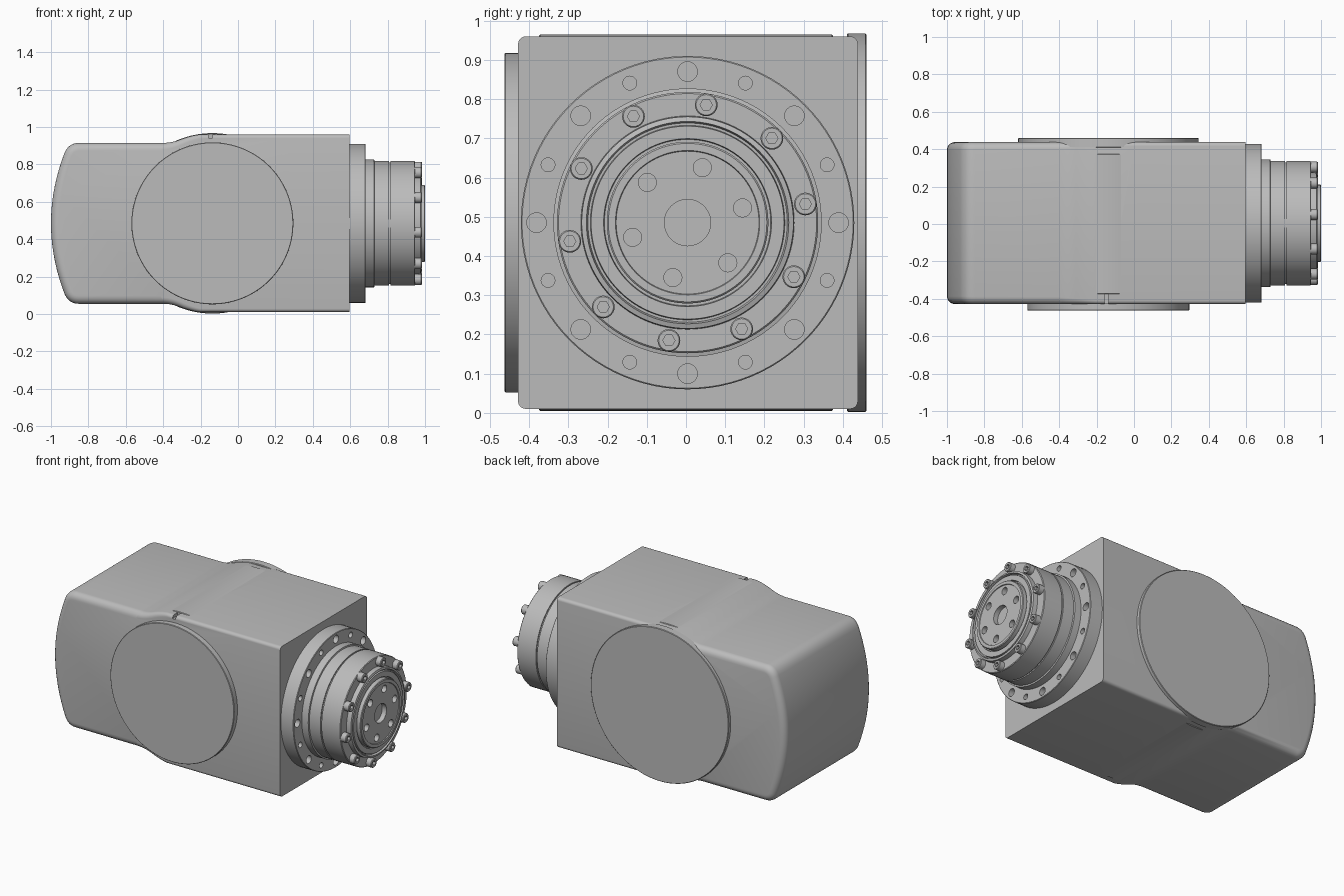
import bpy, bmesh
from math import sin, cos, pi, radians, sqrt, atan2
from mathutils import Matrix, Vector

if "Cube" in bpy.data.objects:
    bpy.data.objects.remove(bpy.data.objects["Cube"])

grey = bpy.data.materials.new("machined grey")
grey.use_nodes = True
colour = (0.5, 0.5, 0.5, 1)
grey.diffuse_color = colour
grey.node_tree.nodes["Principled BSDF"].inputs["Base Color"].default_value = colour

MID = 0.485           # height of the main axis
AXIS_Y = 0.004        # sideways offset of the output axis
PIVOT = -0.137        # x of the round covers


def activate(ob):
    bpy.ops.object.select_all(action='DESELECT')
    ob.select_set(True)
    bpy.context.view_layer.objects.active = ob


def make(name, bm, loc=(0, 0, 0), rot_z=0):
    bmesh.ops.recalc_face_normals(bm, faces=bm.faces)
    me = bpy.data.meshes.new(name)
    bm.to_mesh(me)
    bm.free()
    me.materials.append(grey)
    ob = bpy.data.objects.new(name, me)
    bpy.context.collection.objects.link(ob)
    ob.location = loc
    ob.rotation_euler.z = rot_z
    return ob


def smooth(ob):
    activate(ob)
    bpy.ops.object.shade_smooth_by_angle(angle=radians(28))


def lathe(name, profile, loc, rot_z=0, steps=96):
    """Closed solid turned about the local x axis from (x, radius) points."""
    bm = bmesh.new()
    vs = [bm.verts.new((x, 0, r)) for x, r in profile]
    es = [bm.edges.new(p) for p in zip(vs, vs[1:])]
    bmesh.ops.spin(bm, geom=vs + es, cent=(0, 0, 0), axis=(1, 0, 0),
                   angle=2 * pi, steps=steps)
    bmesh.ops.remove_doubles(bm, verts=bm.verts, dist=1e-5)
    return make(name, bm, loc, rot_z)


def cut(ob, cutter):
    cutter.hide_render = True
    bpy.context.view_layer.update()
    mod = ob.modifiers.new("cut", 'BOOLEAN')
    mod.operation = 'DIFFERENCE'
    mod.solver = 'EXACT'
    mod.object = cutter
    activate(ob)
    bpy.ops.object.modifier_apply(modifier=mod.name)
    bpy.data.objects.remove(cutter)


def add_pin(bm, x0, x1, radius, y=0, z=0, sides=24):
    m = Matrix.Translation(((x0 + x1) / 2, y, z)) @ Matrix.Rotation(pi / 2, 4, 'Y')
    bmesh.ops.create_cone(bm, cap_ends=True, segments=sides, radius1=radius,
                          radius2=radius, depth=x1 - x0, matrix=m)


def ring(count, radius, start):
    for i in range(count):
        a = radians(start) + 2 * pi * i / count
        yield radius * cos(a), radius * sin(a)


# Main housing: upper half of the side profile, mirrored below the axis
TOP, LOW, BULGE, FILLET = 0.475, 0.43, 0.48, 0.25
half = [(0.595, TOP), (0.3, TOP), (0.0, TOP)]
reach = sqrt((BULGE + FILLET) ** 2 - (LOW + FILLET) ** 2)
lean = atan2(reach, LOW + FILLET)
first = sqrt(BULGE ** 2 - TOP ** 2) / BULGE
for i in range(9):
    a = first + (lean - first) * i / 8
    half.append((PIVOT - BULGE * sin(a), BULGE * cos(a)))
for i in range(1, 9):
    a = lean * (1 - i / 8)
    half.append((PIVOT - reach + FILLET * sin(a), LOW + FILLET - FILLET * cos(a)))
end_arc = lambda h: -1 + h * h / 1.96
p0, p1, p2 = Vector((-0.85, LOW)), Vector((end_arc(LOW), LOW)), Vector((end_arc(0.375), 0.375))
for i in range(11):
    t = i / 10
    half.append(tuple(p0 * (1 - t) ** 2 + p1 * 2 * t * (1 - t) + p2 * t * t))
half += [(end_arc(0.375 * k / 9), 0.375 * k / 9) for k in range(8, -1, -1)]
outline = half + [(x, -h) for x, h in reversed(half[:-1])]

bm = bmesh.new()
weight = bm.edges.layers.float.new("bevel_weight_edge")
face = bm.faces.new([bm.verts.new((x, -0.428, MID + h)) for x, h in outline])
grown = bmesh.ops.extrude_face_region(bm, geom=[face])["geom"]
bmesh.ops.translate(bm, vec=(0, 0.866, 0),
                    verts=[v for v in grown if isinstance(v, bmesh.types.BMVert)])
for e in bm.edges:
    a, b = e.verts
    x = (a.co.x + b.co.x) / 2
    if abs(a.co.y - b.co.y) < 0.1 and x < 0.59:
        e[weight] = 0.45 + 0.55 * min(1, max(0, (-0.2 - x) / 0.25))
body = make("main_housing", bm)
bev = body.modifiers.new("rounding", 'BEVEL')
bev.limit_method = 'WEIGHT'
bev.width = 0.042
bev.segments = 5
bev.use_clamp_overlap = False
activate(body)
bpy.ops.object.modifier_apply(modifier=bev.name)

# Small slot at the top front edge of the housing
bm = bmesh.new()
bmesh.ops.create_cube(bm, size=1, matrix=Matrix.Translation((-0.148, -0.41, 0.96))
                      @ Matrix.Diagonal((0.022, 0.07, 0.04, 1)))
cut(body, make("slot_cutter", bm))
smooth(body)


# Round bulge through the housing, and the front and rear covers
def disc(name, y0, y1, r, chamfer=0.003):
    smooth(lathe(name, [(y0, 0), (y0, r - chamfer), (y0 + chamfer, r),
                        (y1 - chamfer, r), (y1, r - chamfer), (y1, 0)],
                 (PIVOT, 0, MID), pi / 2, 128))


disc("round_bulge", -0.375, 0.375, 0.4797)
disc("front_cover", -0.463, -0.40, 0.433)
disc("rear_cover", 0.41, 0.46, 0.4825)

# Mounting flange with alternating large and small holes
hub_at = (0, AXIS_Y, MID)
flange = lathe("mounting_flange", [(0.57, 0), (0.57, 0.425), (0.68, 0.425),
                                   (0.683, 0.422), (0.683, 0)], hub_at)
bm = bmesh.new()
for radius, start in ((0.025, 0), (0.0175, 22.5)):
    for y, z in ring(8, 0.385, start):
        add_pin(bm, 0.62, 0.72, radius, y, z)
cut(flange, make("flange_hole_cutter", bm, hub_at))
smooth(flange)

# Gear housing with a groove and a raised lip
smooth(lathe("gear_housing", [
    (0.65, 0), (0.65, 0.342), (0.728, 0.342), (0.73, 0.333), (0.806, 0.333),
    (0.806, 0.325), (0.815, 0.325), (0.815, 0.333), (0.943, 0.333),
    (0.947, 0.329), (0.947, 0.272), (0.976, 0.27), (0.98, 0.258),
    (0.965, 0.254), (0.965, 0.248), (0.978, 0.246), (0.978, 0.214),
    (0.965, 0.212), (0.965, 0)], hub_at))

# Output hub with bolt holes and a centre bore
output = lathe("output_hub", [
    (0.95, 0), (0.95, 0.206), (0.996, 0.206), (1.0, 0.202), (1.0, 0.184),
    (0.995, 0.182), (0.995, 0)], hub_at)
bm = bmesh.new()
for y, z in ring(6, 0.145, 15):
    add_pin(bm, 0.96, 1.05, 0.023, y, z)
add_pin(bm, 0.955, 1.05, 0.059, sides=48)
cut(output, make("hub_hole_cutter", bm, hub_at))
smooth(output)

# Socket head bolts round the gear housing
bolt = lathe("bolt", [(0.93, 0), (0.93, 0.029), (0.979, 0.029),
                      (0.983, 0.026), (0.983, 0)], hub_at, steps=24)
bm = bmesh.new()
add_pin(bm, 0.962, 1.02, 0.0155, sides=6)
cut(bolt, make("socket_cutter", bm, hub_at))
smooth(bolt)
for i, (y, z) in enumerate(ring(10, 0.304, 9)):
    ob = bolt if i == 0 else bpy.data.objects.new(f"bolt_{i + 1}", bolt.data)
    if i:
        bpy.context.collection.objects.link(ob)
    ob.location = (0, AXIS_Y + y, MID + z)
